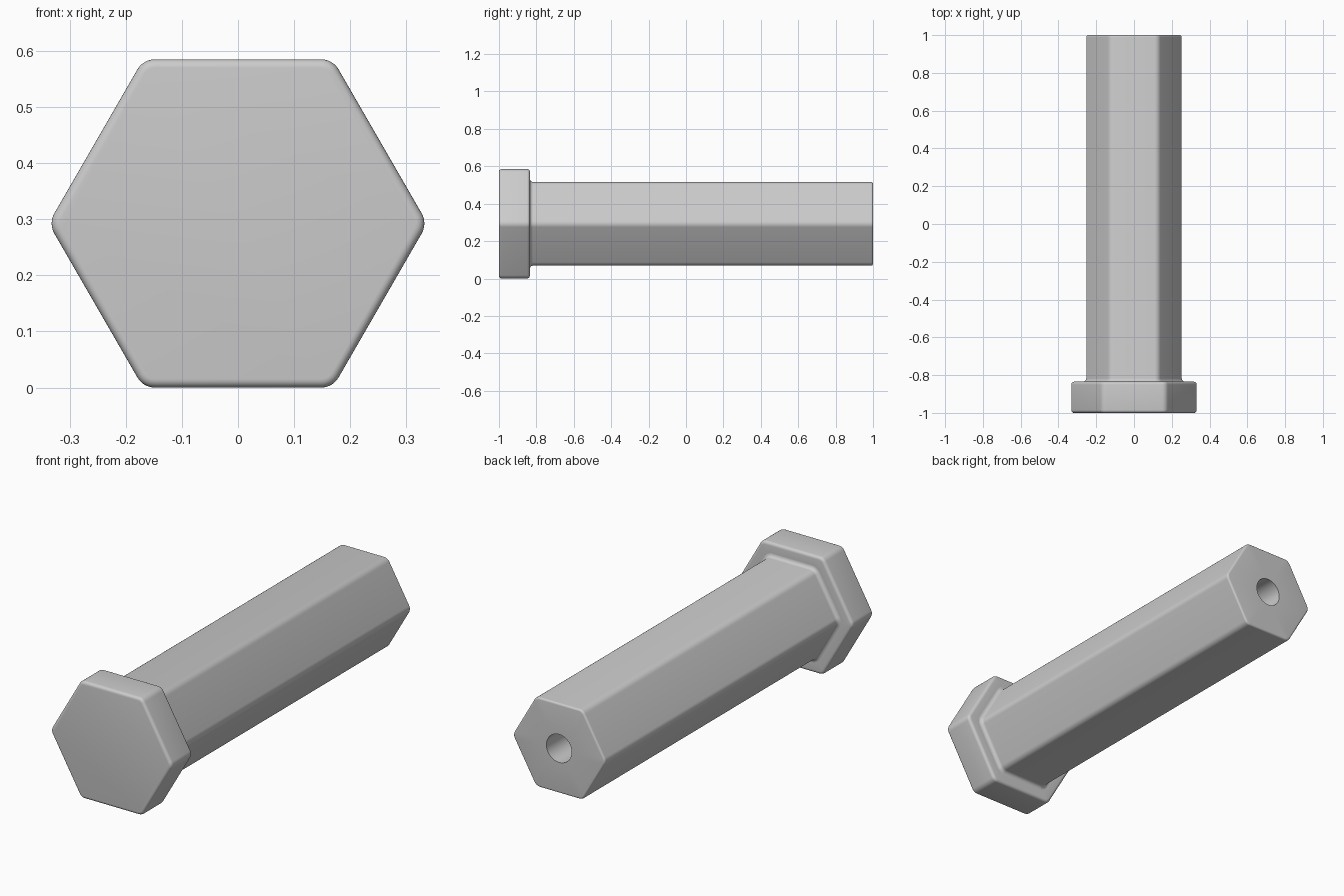
import bpy
import bmesh
from math import sin, cos, pi, radians

CENTRE_Z = 0.2925   # height of the long axis
SEGMENTS = 6        # steps in each rounded corner
STEPS = 5           # steps in each rounded edge

cube = bpy.data.objects.get("Cube")
if cube:
    bpy.data.objects.remove(cube, do_unlink=True)

grey = bpy.data.materials.new("plain grey")
grey.use_nodes = True
colour = (0.6, 0.6, 0.6, 1)
grey.diffuse_color = colour
grey.node_tree.nodes["Principled BSDF"].inputs["Base Color"].default_value = colour


def hex_ring(bm, y, apothem, radius):
    """Hexagon with rounded corners; a circle when apothem equals radius."""
    corner = (apothem - radius) / cos(pi / 6)
    ring = []
    for k in range(6):
        mid = k * pi / 3
        for i in range(SEGMENTS + 1):
            a = mid + (i / SEGMENTS - 0.5) * pi / 3
            x = corner * cos(mid) + radius * cos(a)
            z = corner * sin(mid) + radius * sin(a)
            ring.append(bm.verts.new((x, y, CENTRE_Z + z)))
    return ring


def arc(y, size, r, start, end):
    """Quarter-round profile as (y, apothem offset) points."""
    angles = [radians(start + (end - start) * i / STEPS) for i in range(STEPS + 1)]
    return [(y + r * cos(a), size + r * sin(a)) for a in angles]


def loft(name, rings, cap_start=False, cap_end=False):
    """Skin a series of (y, apothem, radius) sections into one part."""
    bm = bmesh.new()
    loops = [hex_ring(bm, *r) for r in rings]
    for a, b in zip(loops, loops[1:]):
        for i in range(len(a)):
            j = (i + 1) % len(a)
            bm.faces.new((a[i], a[j], b[j], b[i]))
    if cap_start:
        bm.faces.new(loops[0])
    if cap_end:
        bm.faces.new(loops[-1])
    bmesh.ops.remove_doubles(bm, verts=bm.verts, dist=0.00001)
    # Open parts need an outward winding set by hand
    bmesh.ops.recalc_face_normals(bm, faces=bm.faces)
    outer = max(bm.faces, key=lambda f: abs(f.calc_center_median().z - CENTRE_Z))
    if outer.normal.z * (outer.calc_center_median().z - CENTRE_Z) < 0:
        bmesh.ops.reverse_faces(bm, faces=bm.faces)
    mesh = bpy.data.meshes.new(name)
    bm.to_mesh(mesh)
    bm.free()
    mesh.materials.append(grey)
    obj = bpy.data.objects.new(name, mesh)
    bpy.context.collection.objects.link(obj)
    bpy.ops.object.select_all(action='DESELECT')
    obj.select_set(True)
    bpy.context.view_layer.objects.active = obj
    bpy.ops.object.shade_smooth_by_angle(angle=radians(30))
    return obj


HEAD, SHAFT, CORNER = 0.2925, 0.2235, 0.036
NECK_Y, FILLET, EDGE, TIP = -0.835, 0.018, 0.015, 0.01


def section(points, size):
    """Grow or shrink the corner radius along with the hexagon."""
    return [(y, a, CORNER + a - size) for y, a in points]


# Hexagonal head with rounded rims and an opening where the shaft joins
head = arc(-1 + EDGE, HEAD - EDGE, EDGE, 180, 90)
head += arc(NECK_Y - EDGE, HEAD - EDGE, EDGE, 90, 0)
join = SHAFT + FILLET
loft("head", section(head, HEAD) + [(NECK_Y, join, CORNER + FILLET)], cap_start=True)

# Hexagonal shaft: neck fillet, rounded end and blind round bore
shaft = arc(NECK_Y + FILLET, join, FILLET, 180, 270)
shaft += arc(1 - TIP, SHAFT - TIP, TIP, 90, 0)
BORE = 0.07
bore = [(1, BORE, BORE), (0.4, BORE, BORE)]
loft("shaft", section(shaft, SHAFT) + bore, cap_end=True)
